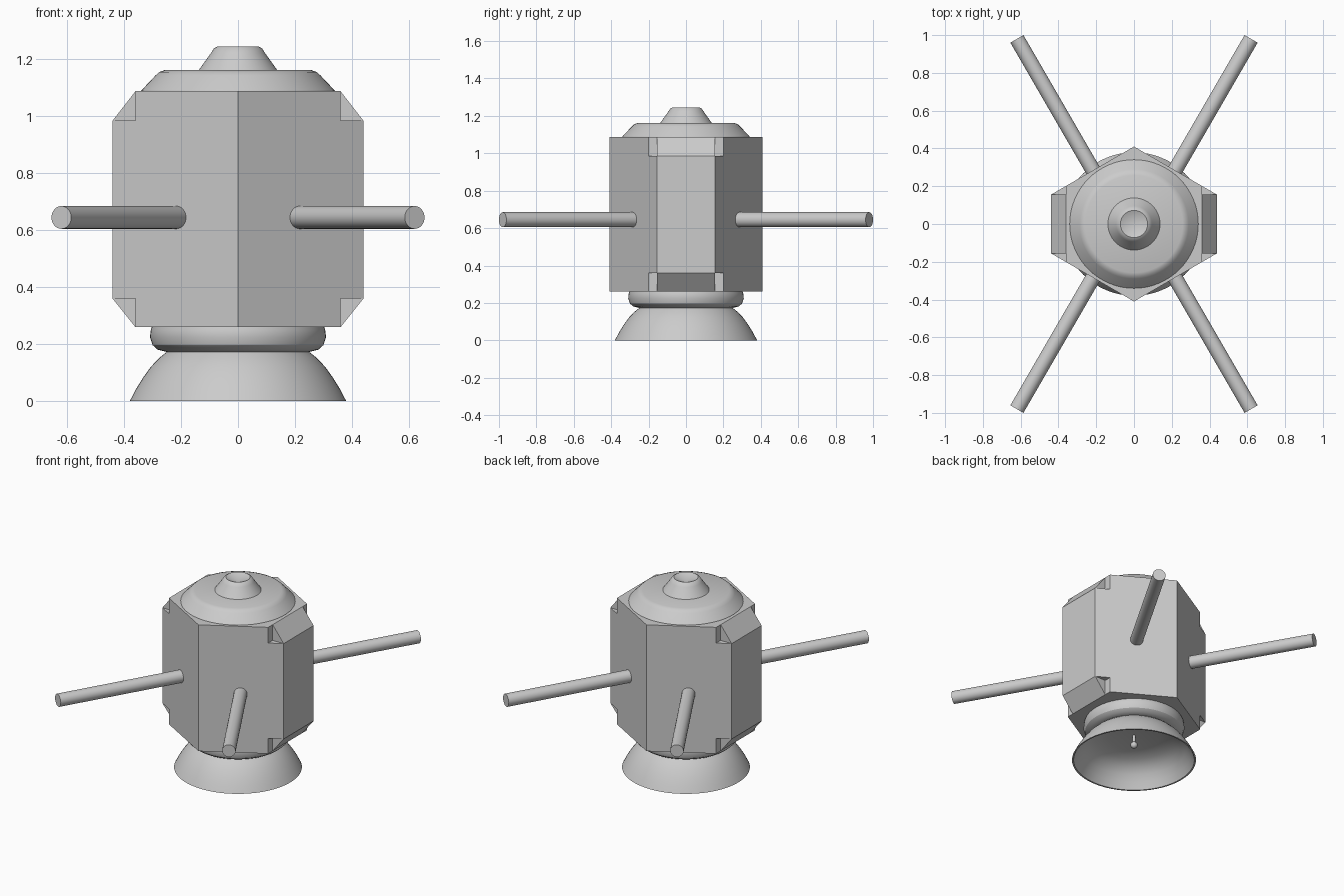
import bpy, bmesh, math
from mathutils import Vector

if "Cube" in bpy.data.objects:
    bpy.data.objects.remove(bpy.data.objects["Cube"])


def make(name, bm, smooth=False):
    bmesh.ops.recalc_face_normals(bm, faces=bm.faces)
    me = bpy.data.meshes.new(name)
    bm.to_mesh(me)
    bm.free()
    ob = bpy.data.objects.new(name, me)
    bpy.context.collection.objects.link(ob)
    if smooth:
        bpy.ops.object.select_all(action='DESELECT')
        ob.select_set(True)
        bpy.context.view_layer.objects.active = ob
        bpy.ops.object.shade_smooth_by_angle(angle=math.radians(30))
    return ob


def lathe(name, profile, segments=64):
    bm = bmesh.new()
    vs = [bm.verts.new((r, 0, z)) for r, z in profile]
    es = [bm.edges.new(p) for p in zip(vs, vs[1:])]
    bmesh.ops.spin(bm, geom=vs + es, axis=(0, 0, 1), cent=(0, 0, 0),
                   angle=math.tau, steps=segments, use_duplicate=False)
    bmesh.ops.remove_doubles(bm, verts=bm.verts, dist=1e-4)
    return make(name, bm, True)


def prism(bm, points, offset):
    face = bm.faces.new([bm.verts.new(p) for p in points])
    res = bmesh.ops.extrude_face_region(bm, geom=[face], use_keep_orig=True)
    verts = [g for g in res['geom'] if isinstance(g, bmesh.types.BMVert)]
    bmesh.ops.translate(bm, verts=verts, vec=offset)


def rod(name, a, b, radius):
    a, b = Vector(a), Vector(b)
    bm = bmesh.new()
    bmesh.ops.create_cone(bm, cap_ends=True, segments=32, radius1=radius,
                          radius2=radius, depth=(b - a).length)
    ob = make(name, bm, True)
    ob.location = (a + b) / 2
    ob.rotation_euler = (b - a).to_track_quat('Z', 'Y').to_euler()
    return ob


X, XI, Y, YP = 0.44, 0.36, 0.155, 0.41
Z0, Z1, Z2, Z3 = 0.26, 0.36, 0.985, 1.088

# Hexagonal hull with stepped notches at its side ends
bm = bmesh.new()
prism(bm, [(x, y, Z0) for x, y in
           [(0, -YP), (X, -Y), (X, Y), (0, YP), (-X, Y), (-X, -Y)]], (0, 0, Z3 - Z0))
hull = make("hull", bm)

bm = bmesh.new()
for s in (-1, 1):
    for za, zb in ((Z0 - 0.1, Z1), (Z2, Z3 + 0.1)):
        prism(bm, [(s * x, y, za) for x, y in
                   [(XI, -0.3), (0.6, -0.3), (0.6, 0.3), (XI, 0.3)]], (0, 0, zb - za))
cutter = make("notch_cutter", bm)
cutter.hide_render = True
cutter.display_type = 'WIRE'
mod = hull.modifiers.new("notches", 'BOOLEAN')
mod.object = cutter
mod.operation = 'DIFFERENCE'
mod.solver = 'EXACT'

# Sloped wedge panels filling the notches
for s, side in ((-1, "left"), (1, "right")):
    for zi, zo, end in ((Z1, Z0, "lower"), (Z2, Z3, "upper")):
        bm = bmesh.new()
        prism(bm, [(s * XI, -Y, zi), (s * X, -Y, zi), (s * XI, -Y, zo)], (0, 2 * Y, 0))
        make(f"wedge_{end}_{side}", bm)

# Top cap with a stepped nose and dimpled tip
lathe("top_cap", [(0, 1.08), (0.342, 1.08), (0.34, 1.09), (0.29, 1.143), (0.277, 1.155),
                  (0.258, 1.162), (0, 1.162)])
lathe("nose_cone", [(0, 1.155), (0.138, 1.155), (0.138, 1.162), (0.095, 1.222),
                    (0.085, 1.238), (0.072, 1.245), (0, 1.215)])

# Rounded collar below the hull
lathe("collar", [(0, 0.27), (0.3, 0.27), (0.306, 0.25), (0.309, 0.225), (0.3, 0.197),
                 (0.282, 0.181), (0.25, 0.173), (0, 0.173)])

# Hollow dish at the base
outer = [(0.25, 0.173), (0.275, 0.153), (0.305, 0.122), (0.333, 0.083),
         (0.358, 0.043), (0.38, 0)]
inner = [(0.37, 0), (0.348, 0.043), (0.322, 0.083), (0.29, 0.117),
         (0.24, 0.145), (0.16, 0.163), (0, 0.17)]
lathe("dish", outer + inner)

# Feed probe inside the dish
rod("feed_rod", (0, 0, 0.175), (0, 0, 0.105), 0.01)
bm = bmesh.new()
bmesh.ops.create_uvsphere(bm, u_segments=24, v_segments=12, radius=0.022)
make("feed_ball", bm, True).location = (0, 0, 0.105)

# Four antenna booms, perpendicular to the angled hull faces
for sx in (-1, 1):
    for sy in (-1, 1):
        name = f"boom_{'back' if sy > 0 else 'front'}_{'right' if sx > 0 else 'left'}"
        rod(name, (sx * 0.21, sy * 0.272, 0.645), (sx * 0.62, sy * 0.98, 0.645), 0.04)
